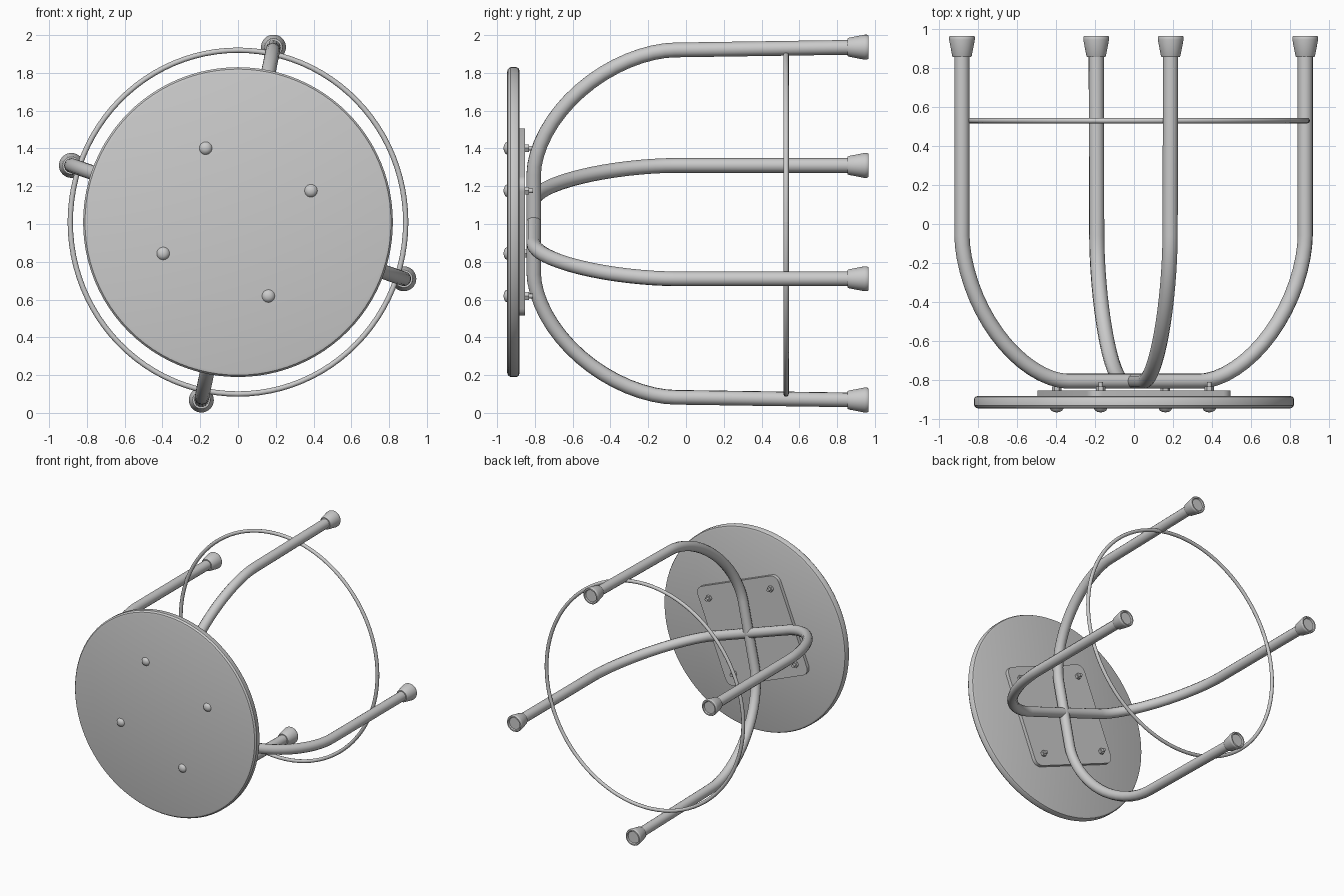
import bpy, bmesh, math
from mathutils import Vector, Matrix

if "Cube" in bpy.data.objects:
    bpy.data.objects.remove(bpy.data.objects["Cube"])

CZ = 1.01  # height of the stool's axis, which runs along y


def finish(bm, name, angle=35):
    bmesh.ops.remove_doubles(bm, verts=bm.verts, dist=1e-5)
    bmesh.ops.recalc_face_normals(bm, faces=bm.faces)
    me = bpy.data.meshes.new(name)
    bm.to_mesh(me)
    bm.free()
    ob = bpy.data.objects.new(name, me)
    bpy.context.collection.objects.link(ob)
    smooth(ob, angle)
    return ob


def smooth(ob, angle=35):
    bpy.ops.object.select_all(action='DESELECT')
    ob.select_set(True)
    bpy.context.view_layer.objects.active = ob
    bpy.ops.object.shade_smooth_by_angle(angle=math.radians(angle))


def lathe(name, profile, x, z, steps):
    """Spin (radius, y) points around a y-parallel axis through (x, z)."""
    bm = bmesh.new()
    vs = [bm.verts.new((r, y, 0)) for r, y in profile]
    es = [bm.edges.new(p) for p in zip(vs, vs[1:])]
    bmesh.ops.spin(bm, geom=vs + es, cent=(0, 0, 0), axis=(0, 1, 0),
                   angle=math.tau, steps=steps, use_merge=True)
    bmesh.ops.translate(bm, verts=bm.verts, vec=(x, 0, z))
    return finish(bm, name)


def tube(name, points, radius):
    cu = bpy.data.curves.new(name, 'CURVE')
    cu.dimensions = '3D'
    cu.bevel_depth = radius
    cu.bevel_resolution = 4
    cu.use_fill_caps = True
    sp = cu.splines.new('POLY')
    sp.points.add(len(points) - 1)
    for p, co in zip(sp.points, points):
        p.co = (*co, 1)
    ob = bpy.data.objects.new(name, cu)
    bpy.context.collection.objects.link(ob)
    bpy.ops.object.select_all(action='DESELECT')
    ob.select_set(True)
    bpy.context.view_layer.objects.active = ob
    bpy.ops.object.convert(target='MESH')
    smooth(bpy.context.object, 45)


# Round seat with softened rim
lathe("seat", [(0, -0.947), (0.795, -0.947), (0.81, -0.943), (0.82, -0.93),
               (0.82, -0.897), (0.814, -0.886), (0.80, -0.881), (0, -0.881)], 0, CZ, 96)

# Mounting plate: rounded square, turned with the bolts
TURN = math.radians(-22)
bm = bmesh.new()
ring = []
for k, (sx, sz) in enumerate([(1, 1), (-1, 1), (-1, -1), (1, -1)]):
    for i in range(7):
        a = math.pi / 2 * (k + i / 6)
        ring.append(bm.verts.new((sx * 0.335 + 0.06 * math.cos(a), -0.884,
                                  sz * 0.335 + 0.06 * math.sin(a))))
face = bm.faces.new(ring)
ext = bmesh.ops.extrude_face_region(bm, geom=[face])
bmesh.ops.translate(bm, vec=(0, 0.031, 0),
                    verts=[v for v in ext['geom'] if isinstance(v, bmesh.types.BMVert)])
bmesh.ops.rotate(bm, verts=bm.verts, cent=(0, 0, 0), matrix=Matrix.Rotation(-TURN, 3, 'Y'))
bmesh.ops.translate(bm, verts=bm.verts, vec=(0, 0, CZ))
finish(bm, "mounting_plate")

# Domed bolts through the seat, with hex nuts behind the plate
for i in range(4):
    a = TURN + math.pi / 4 + i * math.pi / 2
    x, z = 0.425 * math.cos(a) - 0.005, CZ + 0.425 * math.sin(a)
    lathe(f"bolt_{i + 1}", [(0, -0.966), (0.015, -0.964), (0.028, -0.957), (0.035, -0.945),
                            (0.012, -0.945), (0.012, -0.81), (0, -0.81)], x, z, 24)
    lathe(f"nut_{i + 1}", [(0, -0.855), (0.024, -0.855), (0.024, -0.832), (0, -0.832)], x, z, 6)

# Two crossed U-shaped leg tubes, each with a pair of rubber feet
FOOT = [(0.036, 0.855), (0.046, 0.855), (0.05, 0.862), (0.066, 0.945), (0.066, 0.958),
        (0.062, 0.965), (0.052, 0.965), (0.047, 0.955), (0, 0.955)]
PAIRS = {"wide": ((-0.882, 1.31), (0.878, 0.71), 0.36, 0.93, 0.93),
         "tall": ((0.188, 1.936), (-0.194, 0.068), 0.27, 0.935, 0.95)}
for name, (p, q, flat, reach, end) in PAIRS.items():
    mid = Vector(((p[0] + q[0]) / 2, (p[1] + q[1]) / 2))
    path = []
    for j, foot in enumerate((p, q)):
        d = Vector(foot) - mid
        length = d.length
        d.normalize()
        knee = length - (0.015 if name == "tall" else 0)
        half = [(length, 0.92), (knee, -0.06)]
        for i in range(1, 17):
            t = math.pi / 2 * i / 16
            c, s = math.cos(t) ** 1.15, math.sin(t) ** 1.15
            half.append((flat + (knee - flat) * max(c, 0), -0.06 - 0.746 * s))
        pts = [(mid.x + d.x * r, y, mid.y + d.y * r) for r, y in half]
        path += pts if j == 0 else pts[::-1]
        lathe(f"{name}_foot_{j + 1}", FOOT, foot[0], foot[1], 32)
    tube(f"{name}_leg_tube", path, 0.039)

# Thin foot ring joining the legs
tube("foot_ring", [(0.888 * math.cos(math.tau * i / 96), 0.53,
                    CZ + 0.91 * math.sin(math.tau * i / 96)) for i in range(97)], 0.014)
